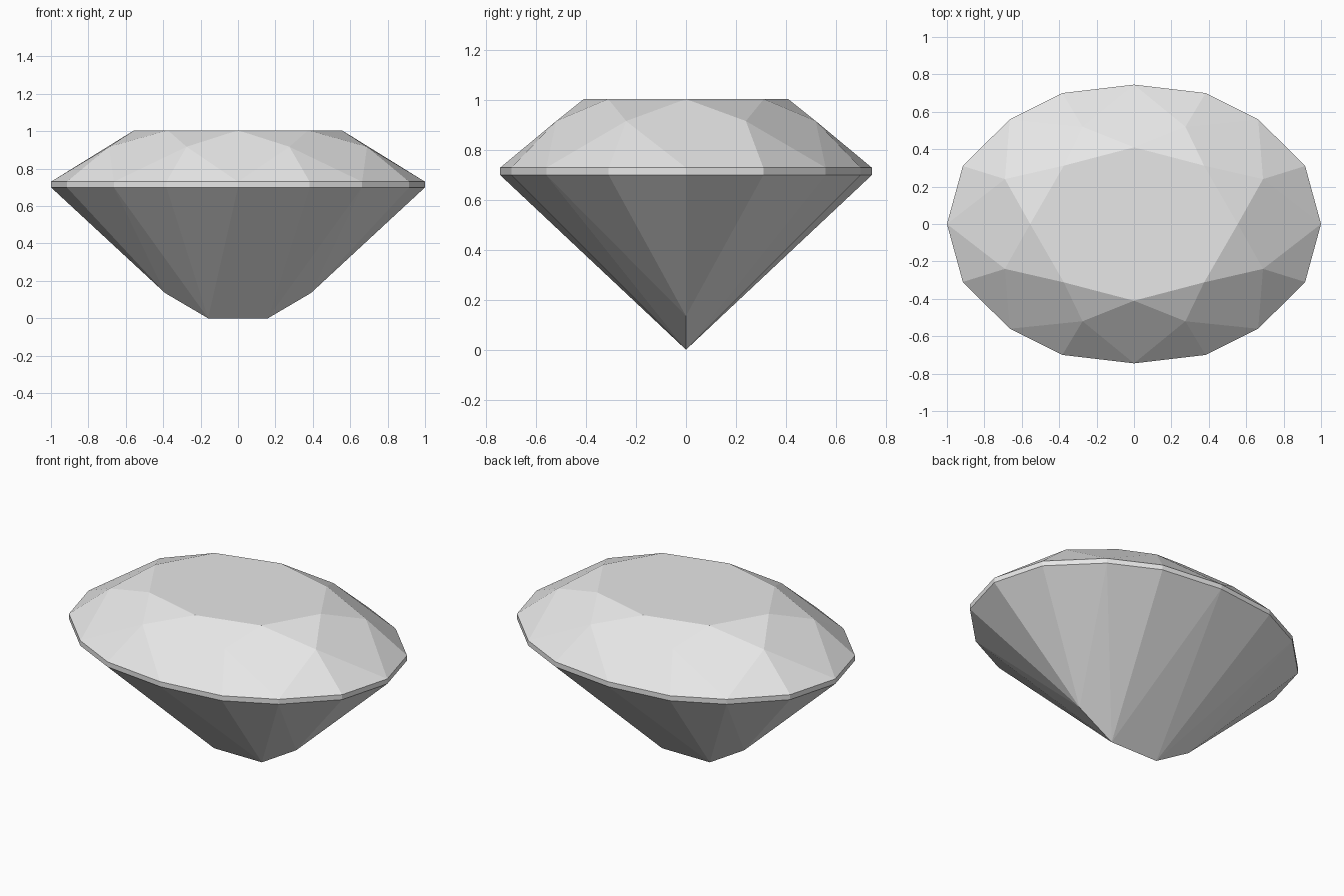
import bpy
import bmesh

cube = bpy.data.objects.get("Cube")
if cube:
    bpy.data.objects.remove(cube, do_unlink=True)

gem_grey = bpy.data.materials.new("pale_grey_crystal")
gem_grey.use_nodes = True
colour = (0.8, 0.8, 0.8, 1)
gem_grey.diffuse_color = colour
gem_grey.node_tree.nodes["Principled BSDF"].inputs["Base Color"].default_value = colour

# Outlines given for one quadrant, from +x towards +y
GIRDLE = [(1, 0), (0.915, 0.31), (0.664, 0.56), (0.383, 0.70), (0, 0.745)]
TABLE = [(0.555, 0), (0.375, 0.312), (0, 0.41)]
CROWN = [(0.69, 0.24), (0.275, 0.52)]

bm = bmesh.new()


def ring(quarter, z):
    """Mirror a quadrant outline into a closed ring of vertices."""
    points = list(quarter)
    points += [(-x, y) for x, y in reversed(quarter) if x > 0]
    points += [(x, -y) for x, y in reversed(points) if y > 0]
    return [bm.verts.new((x, y, z)) for x, y in points]


table = ring(TABLE, 1.005)
crown = ring(CROWN, 0.917)
girdle_top = ring(GIRDLE, 0.73)
girdle_low = ring(GIRDLE, 0.70)
n = len(girdle_top)

# Flat table on top
bm.faces.new(table)

# Crown: star facets, kites and paired girdle facets
for k in range(len(table)):
    g = 2 * k
    bm.faces.new((table[k], crown[k], table[(k + 1) % len(table)]))
    bm.faces.new((table[k], crown[k - 1], girdle_top[g], crown[k]))
    for j in (g, g + 1):
        bm.faces.new((crown[k], girdle_top[j], girdle_top[(j + 1) % n]))

# Narrow girdle band
for i in range(n):
    j = (i + 1) % n
    bm.faces.new((girdle_top[i], girdle_low[i], girdle_low[j], girdle_top[j]))

# Pavilion: facets fan from a stepped keel along x
keel = {s: (bm.verts.new((s * 0.39, 0, 0.135)), bm.verts.new((s * 0.16, 0, 0)))
        for s in (1, -1)}
for s in (1, -1):
    for side in (1, -1):
        end, tip = keel[s]
        start = 0 if s > 0 else n // 2
        edge = [girdle_low[(start + s * side * i) % n] for i in range(5)]
        for a, b, apex in ((0, 1, end), (1, 2, end), (2, 3, tip), (3, 4, tip)):
            bm.faces.new((edge[a], edge[b], apex))
        bm.faces.new((edge[2], end, tip))
        if s > 0:
            bm.faces.new((edge[4], tip, keel[-1][1]))

bmesh.ops.recalc_face_normals(bm, faces=bm.faces)
mesh = bpy.data.meshes.new("oval_gemstone")
bm.to_mesh(mesh)
bm.free()
mesh.materials.append(gem_grey)
gemstone = bpy.data.objects.new("oval_gemstone", mesh)
bpy.context.collection.objects.link(gemstone)
